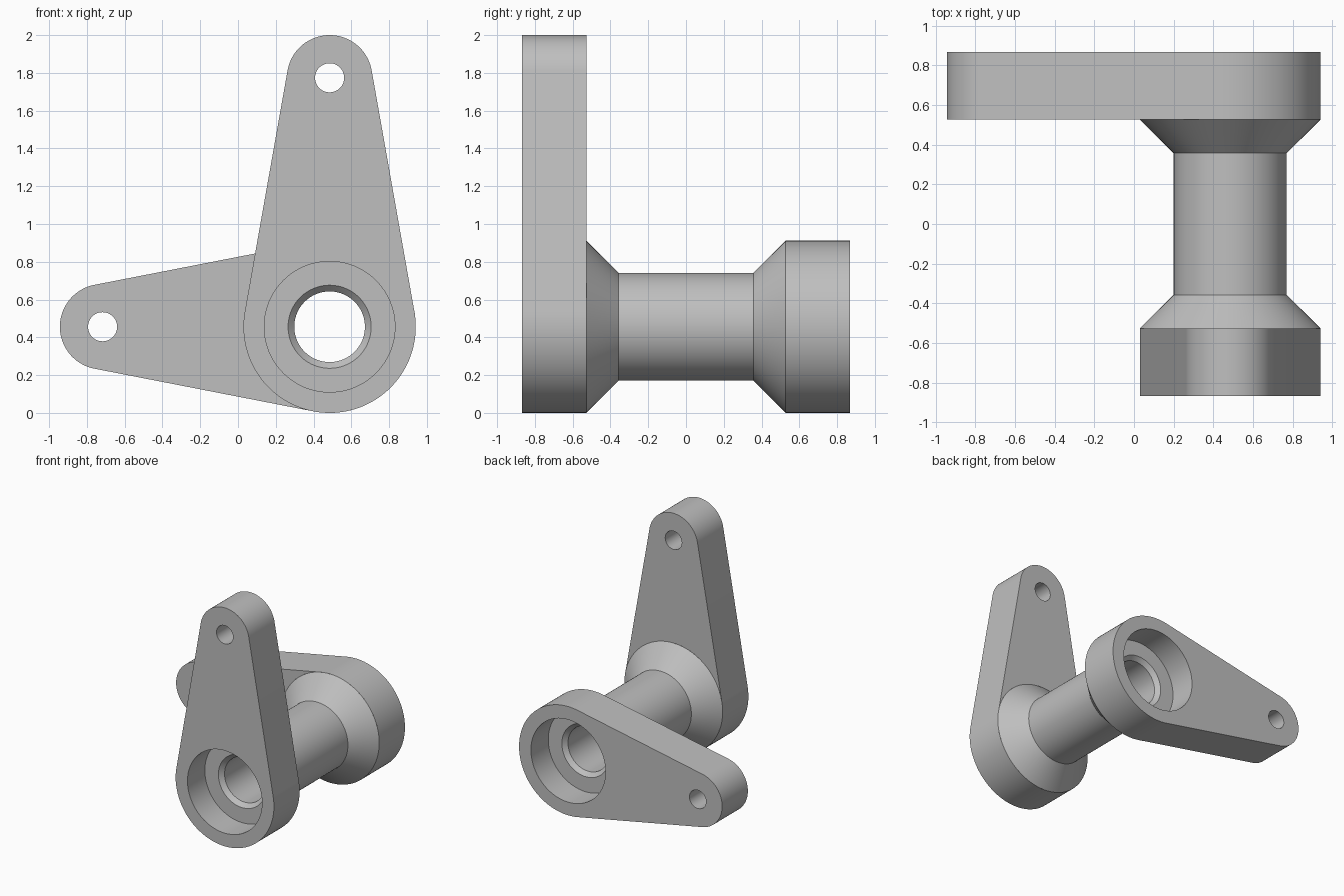
import bpy, bmesh, math
from mathutils import Vector, Matrix

if "Cube" in bpy.data.objects:
    bpy.data.objects.remove(bpy.data.objects["Cube"], do_unlink=True)

HUB = Vector((0.485, 0, 0.456))      # shaft axis position
HUB_R, TIP_R, PIN_R = 0.456, 0.226, 0.077
RECESS_R, LIP_R, BORE_R = 0.346, 0.22, 0.187
SHAFT_R = 0.285
OUTER, FLOOR, INNER, NECK = 0.868, 0.638, 0.527, 0.357   # distances along the shaft
SEG = 96

steel = bpy.data.materials.new("plain grey")
steel.use_nodes = True
grey = (0.52, 0.52, 0.52, 1)
steel.diffuse_color = grey
steel.node_tree.nodes["Principled BSDF"].inputs["Base Color"].default_value = grey


def finish(bm, name):
    mesh = bpy.data.meshes.new(name)
    bm.to_mesh(mesh)
    bm.free()
    mesh.materials.append(steel)
    obj = bpy.data.objects.new(name, mesh)
    bpy.context.collection.objects.link(obj)
    bpy.ops.object.select_all(action="DESELECT")
    obj.select_set(True)
    bpy.context.view_layer.objects.active = obj
    bpy.ops.object.shade_smooth_by_angle(angle=math.radians(30))
    return obj


def arc(radius, start, end, offset=0.0, steps=SEG):
    """Points on an arc, both ends included."""
    angles = [start + (end - start) * i / steps for i in range(steps + 1)]
    return [(offset + radius * math.cos(a), radius * math.sin(a)) for a in angles]


def make_arm(name, direction, length, side):
    """Tapered arm; side is -1 at the front of the shaft and 1 at the back."""
    bm = bmesh.new()
    across = Vector((0, 1, 0)).cross(direction)

    def place(points, depth):
        y = Vector((0, side * depth, 0))
        return [bm.verts.new(HUB + direction * u + across * v + y) for u, v in points]

    def loop_edges(verts):
        pairs = zip(verts, verts[1:] + verts[:1])
        return [bm.edges.get(p) or bm.edges.new(p) for p in pairs]

    def wall(a, b):
        for i in range(len(a)):
            j = (i + 1) % len(a)
            bm.faces.new((a[i], a[j], b[j], b[i]))

    def fill(*loops):
        edges = [e for loop in loops for e in loop_edges(loop)]
        bmesh.ops.triangle_fill(bm, edges=edges, use_beauty=True,
                                normal=Vector((0, side, 0)))

    # Outline: hub arc and tip arc joined by their tangents
    phi = math.acos((HUB_R - TIP_R) / length)
    hub = arc(HUB_R, phi, 2 * math.pi - phi)
    tip = arc(TIP_R, -phi, phi, length)
    pin = arc(PIN_R, 0, 2 * math.pi, length, 48)[:-1]
    recess = arc(RECESS_R, 0, 2 * math.pi)[:-1]

    outer, inner = place(hub + tip, OUTER), place(hub + tip, INNER)
    pin_outer, pin_inner = place(pin, OUTER), place(pin, INNER)
    recess_outer, recess_floor = place(recess, OUTER), place(recess, FLOOR)
    wall(outer, inner)
    wall(pin_outer, pin_inner)
    wall(recess_outer, recess_floor)

    # Outer face has both holes; inner face stops where the flared shaft begins
    fill(outer, pin_outer, recess_outer)
    junction = place(arc(HUB_R, phi, -phi)[1:-1], INNER)
    n = len(hub)
    fill(inner[n:] + [inner[0]] + junction + [inner[n - 1]], pin_inner)

    bmesh.ops.recalc_face_normals(bm, faces=bm.faces)
    return finish(bm, name)


def make_shaft():
    """Hollow shaft with flared ends, chamfered bore and recess floors."""
    bm = bmesh.new()
    half = [(BORE_R, FLOOR - 0.034), (LIP_R, FLOOR), (RECESS_R, FLOOR),
            (HUB_R, INNER), (SHAFT_R, NECK)]
    profile = half + [(r, -y) for r, y in reversed(half)]
    verts = [bm.verts.new(HUB + Vector((r, y, 0))) for r, y in profile]
    edges = [bm.edges.new(p) for p in zip(verts, verts[1:] + verts[:1])]
    bmesh.ops.spin(bm, geom=verts + edges, cent=HUB, axis=(0, 1, 0),
                   angle=2 * math.pi, steps=SEG)
    bmesh.ops.remove_doubles(bm, verts=bm.verts, dist=0.0001)
    bmesh.ops.recalc_face_normals(bm, faces=bm.faces)
    # Open the ends where the shaft runs into the arms
    buried = [f for f in bm.faces
              if INNER + 0.01 < abs(f.calc_center_median().y) < FLOOR - 0.03
              and (f.calc_center_median() - HUB).xz.length > LIP_R]
    bmesh.ops.delete(bm, geom=buried, context="FACES")
    return finish(bm, "hollow_shaft")


make_shaft()
make_arm("front_upright_arm", Vector((0, 0, 1)), 1.318, -1)
make_arm("back_side_arm", Vector((-1, 0, 0)), 1.202, 1)
